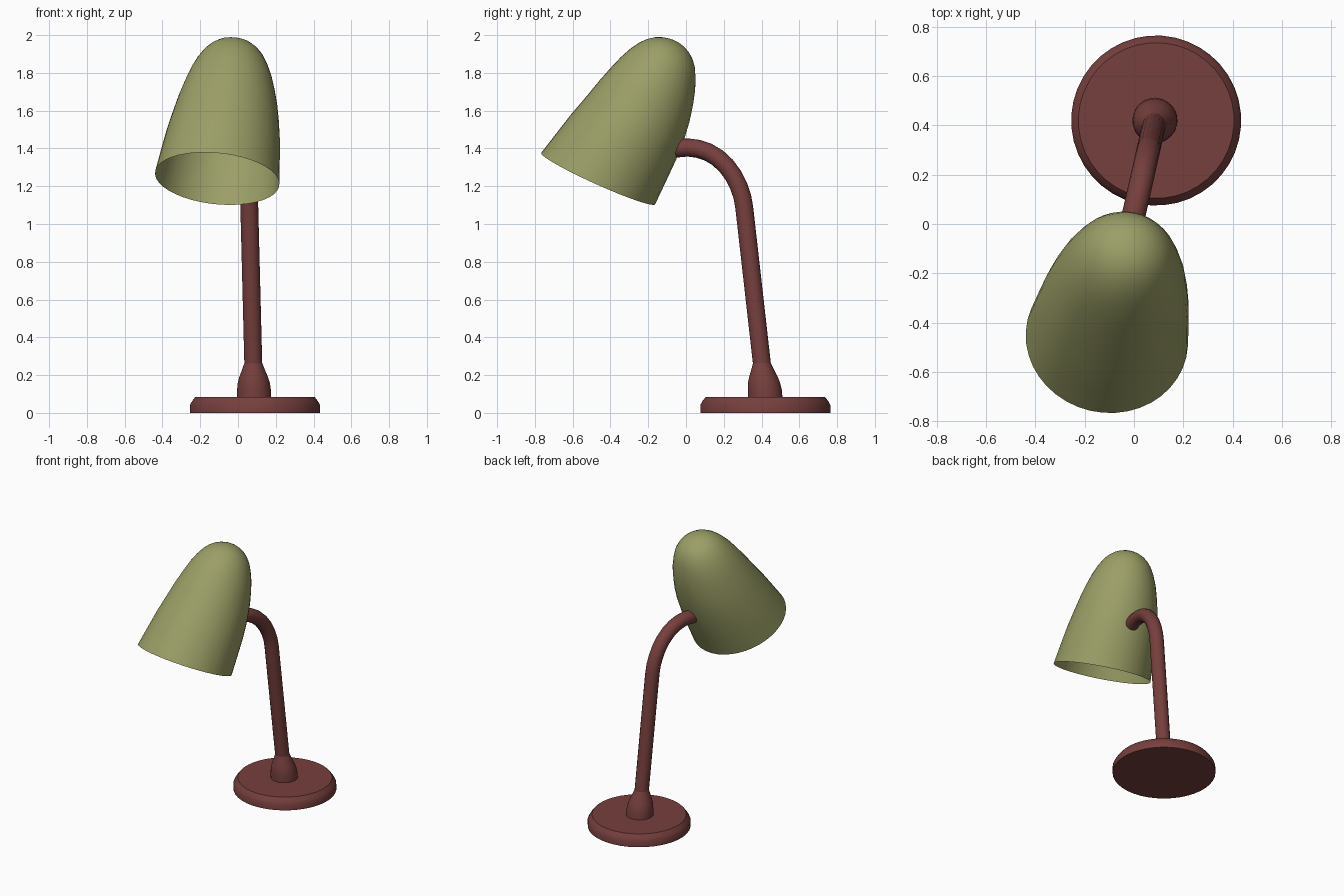
import bpy, bmesh, math
from mathutils import Vector

if "Cube" in bpy.data.objects:
    bpy.data.objects.remove(bpy.data.objects["Cube"])

SEG = 40
H = Vector((0.225, 0.974, 0)).normalized()      # horizontal heading of the arm, towards the back
Z = Vector((0, 0, 1))


def material(name, rgb):
    m = bpy.data.materials.new(name)
    m.diffuse_color = (*rgb, 1)
    m.use_nodes = True
    m.node_tree.nodes["Principled BSDF"].inputs["Base Color"].default_value = m.diffuse_color
    return m


red = material("dark_red", (0.18, 0.05, 0.047))
olive = material("olive", (0.33, 0.345, 0.135))


def finish(ob, mat, angle=35):
    ob.data.materials.append(mat)
    bpy.ops.object.select_all(action='DESELECT')
    ob.select_set(True)
    bpy.context.view_layer.objects.active = ob
    bpy.ops.object.shade_smooth_by_angle(angle=math.radians(angle))


def loft(name, rings, normal, mat, cap_start=True, cap_end=True):
    """Skin circles given as (centre, radius), all facing along normal."""
    u = H.cross(normal).normalized()
    v = normal.cross(u)
    bm = bmesh.new()
    loops = []
    for c, r in rings:
        loops.append([bm.verts.new(c + r * (math.cos(a) * u + math.sin(a) * v))
                      for a in (2 * math.pi * i / SEG for i in range(SEG))])
    for a, b in zip(loops, loops[1:]):
        for i in range(SEG):
            j = (i + 1) % SEG
            bm.faces.new((a[i], a[j], b[j], b[i]))
    if cap_start:
        bm.faces.new(loops[0][::-1])
    if cap_end:
        bm.faces.new(loops[-1])
    me = bpy.data.meshes.new(name)
    bm.to_mesh(me)
    bm.free()
    ob = bpy.data.objects.new(name, me)
    bpy.context.collection.objects.link(ob)
    finish(ob, mat)


# Round foot with a bevelled upper edge
foot = Vector((0.09, 0.42, 0))
loft("base", [(foot + Z * z, r) for z, r in
              [(0, 0.345), (0.042, 0.345), (0.062, 0.334), (0.085, 0.316)]], Z, red)


def arm_point(y, z):
    return Vector((0.085 - 0.225 * (0.42 - y), y, z))


# Flared collar at the bottom of the arm, leaning with it
loft("collar", [(arm_point(0.42 - 0.11 * max(z - 0.1, 0), z), r) for z, r in
                [(0.08, 0.091), (0.12, 0.09), (0.16, 0.085), (0.19, 0.076),
                 (0.23, 0.06), (0.265, 0.047)]], Z, red)

# Bent arm: straight stem followed by a quarter bend
path = [(0.42, 0.1), (0.308, 1.09), (0.298, 1.145), (0.279, 1.2), (0.25, 1.258), (0.213, 1.308),
        (0.168, 1.35), (0.118, 1.38), (0.065, 1.398), (0.01, 1.405), (-0.05, 1.4)]
curve = bpy.data.curves.new("arm", 'CURVE')
curve.dimensions = '3D'
curve.bevel_depth = 0.048
curve.bevel_resolution = 6
curve.use_fill_caps = True
spline = curve.splines.new('POLY')
spline.points.add(len(path) - 1)
for p, (y, z) in zip(spline.points, path):
    p.co = (*arm_point(y, z), 1)
arm = bpy.data.objects.new("arm", curve)
bpy.context.collection.objects.link(arm)
bpy.ops.object.select_all(action='DESELECT')
arm.select_set(True)
bpy.context.view_layer.objects.active = arm
bpy.ops.object.convert(target='MESH')
finish(bpy.context.object, red)

# Bell shade, open at the rim: (height along axis, radius, backward shift)
n = (H * 0.42 + Z * 0.907).normalized()
p = (H * 0.907 - Z * 0.42).normalized()
rim = Vector((-0.11, -0.465, 1.24))
bell = [(0, 0.331, 0), (0.13, 0.317, 0.017), (0.26, 0.302, 0.034), (0.38, 0.282, 0.049),
        (0.48, 0.262, 0.056), (0.57, 0.238, 0.06), (0.64, 0.216, 0.062), (0.7, 0.19, 0.063),
        (0.75, 0.162, 0.065), (0.785, 0.132, 0.066), (0.81, 0.1, 0.067),
        (0.826, 0.066, 0.068), (0.835, 0.033, 0.069), (0.838, 0.004, 0.07)]
loft("shade", [(rim + n * t + p * s, r) for t, r, s in bell], n, olive, cap_start=False)
